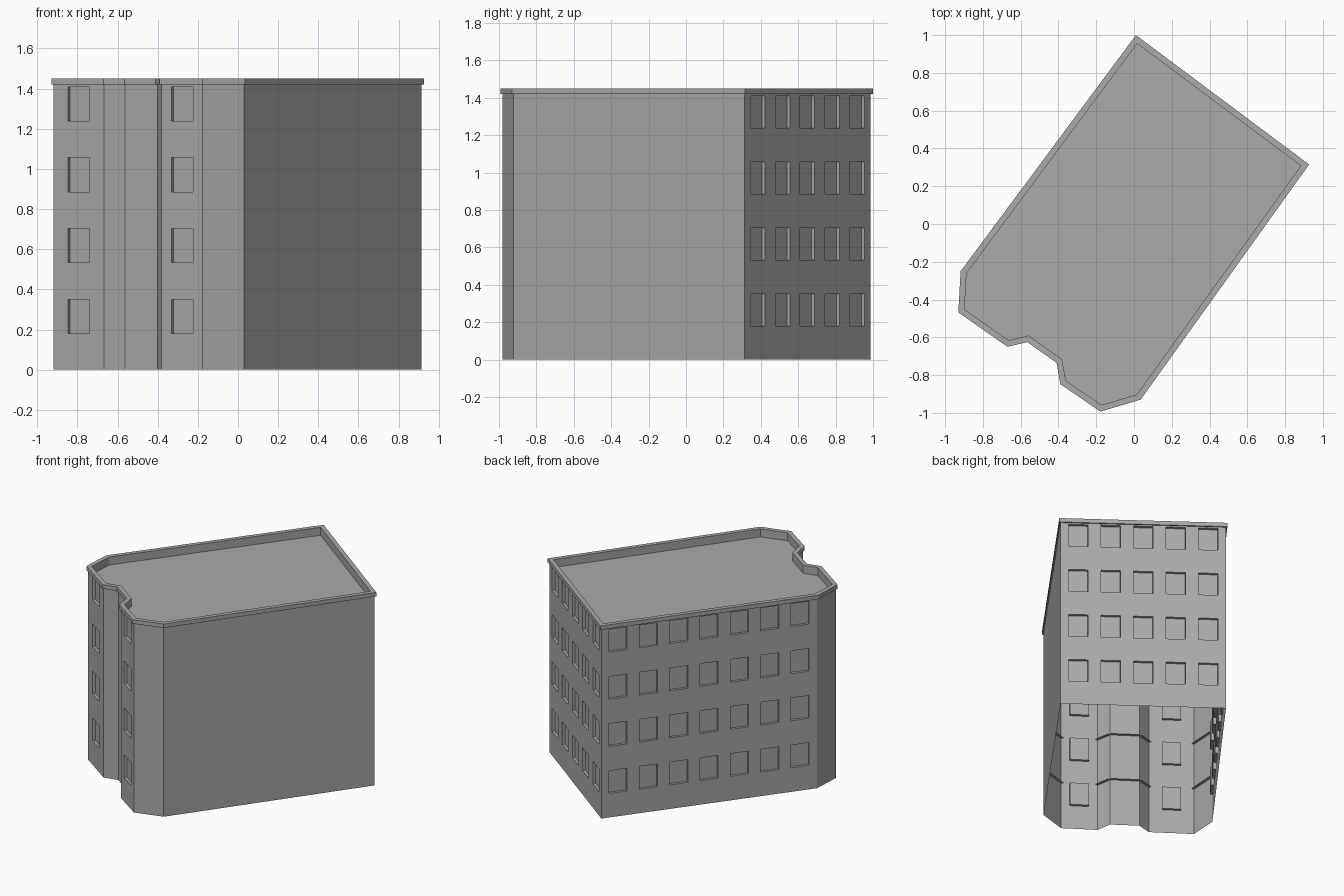
import bpy, bmesh
from mathutils import Vector

if "Cube" in bpy.data.objects:
    bpy.data.objects.remove(bpy.data.objects["Cube"])

# Eaves outline (counter-clockwise) and number of windows on the wall after each corner
CORNERS = [((0.01, 1.0), 7), ((-0.918, -0.25), 0), ((-0.93, -0.468), 1),
           ((-0.67, -0.65), 0), ((-0.565, -0.625), 0), ((-0.41, -0.735), 0),
           ((-0.39, -0.848), 1), ((-0.178, -0.993), 0), ((0.035, -0.93), 0),
           ((0.927, 0.315), 5)]
EAVES = [Vector(c) for c, n in CORNERS]
WINDOWS = [n for c, n in CORNERS]
COUNT = len(EAVES)
OVERHANG, RIM = 0.01, 0.032
WALL_TOP, TOP, ROOF = 1.42, 1.45, 1.39
STOREYS, STOREY, SILL, HEAD = 4, 0.353, 0.18, 0.35
WIDTH, MARGIN, RECESS = 0.13, 0.12, 0.02
UP = Vector((0, 0, 1))

concrete = bpy.data.materials.new("grey concrete")
concrete.use_nodes = True
grey = (0.4, 0.4, 0.4, 1)
concrete.diffuse_color = grey
concrete.node_tree.nodes["Principled BSDF"].inputs["Base Color"].default_value = grey


def finish(bm, name):
    bmesh.ops.remove_doubles(bm, verts=bm.verts, dist=0.0005)
    mesh = bpy.data.meshes.new(name)
    bm.to_mesh(mesh)
    bm.free()
    mesh.materials.append(concrete)
    obj = bpy.data.objects.new(name, mesh)
    bpy.context.collection.objects.link(obj)


def face(bm, points):
    return bm.faces.new([bm.verts.new(p) for p in points])


def inset(distance, z):
    """Outline moved inwards with mitred corners, at height z."""
    loop = []
    for i, p in enumerate(EAVES):
        a = (p - EAVES[i - 1]).normalized()
        b = (EAVES[(i + 1) % COUNT] - p).normalized()
        na, nb = Vector((-a.y, a.x)), Vector((-b.y, b.x))
        q = p + (na + nb) * distance / (1 + na.dot(nb))
        loop.append(Vector((q.x, q.y, z)))
    return loop


base = inset(OVERHANG, 0)
walls, panes, ledges = bmesh.new(), bmesh.new(), bmesh.new()
for i, n in enumerate(WINDOWS):
    start, end = base[i], base[(i + 1) % COUNT]
    length = (end - start).length
    along = (end - start) / length
    inward = UP.cross(along)

    def at(s, z, depth=0):
        return start + along * s + UP * z + inward * depth

    def panel(bm, s0, s1, z0, z1, depth=0):
        return face(bm, [at(s0, z0, depth), at(s1, z0, depth),
                         at(s1, z1, depth), at(s0, z1, depth)])

    # Blank walls carry narrow inner ledges at each storey
    if n == 0:
        panel(walls, 0, length, 0, WALL_TOP)
        for k in range(STOREYS - 1):
            z = HEAD + k * STOREY
            face(ledges, [at(0, z), at(0, z, RECESS), at(length, z, RECESS), at(length, z)])
        continue

    # Windowed walls: full-height piers between columns of recessed windows
    step = (length - 2 * MARGIN) / max(n - 1, 1)
    centres = [MARGIN + k * step for k in range(n)] if n > 1 else [length / 2]
    left = 0
    for c in centres:
        s0, s1 = c - WIDTH / 2, c + WIDTH / 2
        panel(walls, left, s0, 0, WALL_TOP)
        left = s1
        low = 0
        for k in range(STOREYS):
            z0, z1 = SILL + k * STOREY, HEAD + k * STOREY
            panel(walls, s0, s1, low, z0)
            low = z1
            panel(panes, s0, s1, z0, z1, RECESS)
            ring = [(s0, z0), (s1, z0), (s1, z1), (s0, z1)]
            for j, a in enumerate(ring):
                b = ring[(j + 1) % 4]
                face(walls, [at(*a), at(*b), at(*b, RECESS), at(*a, RECESS)])
        panel(walls, s0, s1, low, WALL_TOP)
    panel(walls, left, length, 0, WALL_TOP)

finish(walls, "outer_walls")
finish(panes, "window_panes")
finish(ledges, "inner_ledges")

# Overhanging parapet swept round the outline
parapet = bmesh.new()
profile = [(OVERHANG, WALL_TOP), (0, WALL_TOP), (0, TOP), (RIM, TOP), (RIM, ROOF)]
loops = [inset(d, z) for d, z in profile]
for lower, upper in zip(loops, loops[1:]):
    for i in range(COUNT):
        j = (i + 1) % COUNT
        face(parapet, [lower[i], lower[j], upper[j], upper[i]])
finish(parapet, "parapet")

# Flat roof sunk behind the parapet
roof = bmesh.new()
face(roof, inset(RIM, ROOF))
finish(roof, "flat_roof")
